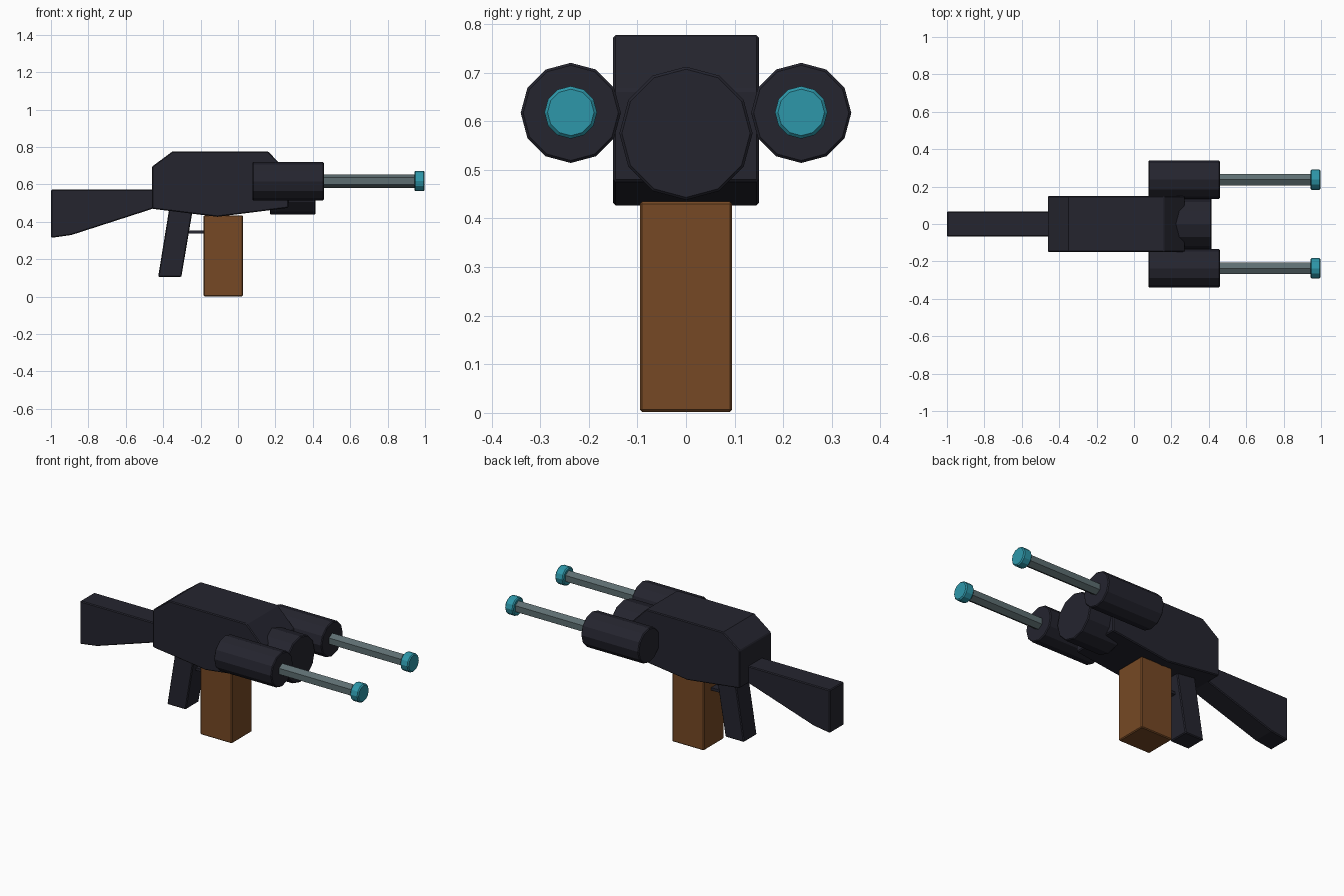
import bpy, bmesh, math
from mathutils import Matrix

if "Cube" in bpy.data.objects:
    bpy.data.objects.remove(bpy.data.objects["Cube"])


def material(name, rgb):
    m = bpy.data.materials.new(name)
    m.diffuse_color = (*rgb, 1)
    m.use_nodes = True
    m.node_tree.nodes["Principled BSDF"].inputs["Base Color"].default_value = m.diffuse_color
    return m


DARK = material("dark gunmetal", (0.018, 0.018, 0.028))
BROWN = material("brown", (0.18, 0.066, 0.018))
STEEL = material("grey steel", (0.11, 0.155, 0.165))
TEAL = material("teal", (0.027, 0.31, 0.40))


def finish(bm, name, mat, bevel):
    bmesh.ops.recalc_face_normals(bm, faces=bm.faces)
    mesh = bpy.data.meshes.new(name)
    bm.to_mesh(mesh)
    bm.free()
    mesh.materials.append(mat)
    obj = bpy.data.objects.new(name, mesh)
    bpy.context.collection.objects.link(obj)
    if bevel:
        mod = obj.modifiers.new("edge_bevel", "BEVEL")
        mod.width = bevel
        mod.segments = 1
        mod.limit_method = "ANGLE"
        mod.angle_limit = math.radians(40)
    return obj


def slab(name, profile, half_width, mat, bevel=0.005):
    """Side profile in x, z extruded symmetrically across y."""
    bm = bmesh.new()
    face = bm.faces.new([bm.verts.new((x, -half_width, z)) for x, z in profile])
    ext = bmesh.ops.extrude_face_region(bm, geom=[face])
    verts = [g for g in ext["geom"] if isinstance(g, bmesh.types.BMVert)]
    bmesh.ops.translate(bm, verts=verts, vec=(0, 2 * half_width, 0))
    return finish(bm, name, mat, bevel)


def tube(name, x0, x1, y, z, radius, sides, mat, bevel=0.005):
    """Solid prism along x with a corner pointing straight up."""
    bm = bmesh.new()
    bmesh.ops.create_cone(bm, cap_ends=True, segments=sides, radius1=radius,
                          radius2=radius, depth=x1 - x0)
    top = max(bm.verts, key=lambda v: v.co.x)
    spin = -math.atan2(top.co.y, top.co.x)
    turn = Matrix.Rotation(-math.pi / 2, 4, "Y") @ Matrix.Rotation(spin, 4, "Z")
    bmesh.ops.transform(bm, verts=bm.verts, matrix=turn)
    bmesh.ops.translate(bm, verts=bm.verts, vec=((x0 + x1) / 2, y, z))
    return finish(bm, name, mat, bevel)


# Main housing
slab("receiver", [(-0.46, 0.47), (-0.11, 0.427), (0.27, 0.475), (0.27, 0.665),
                  (0.16, 0.777), (-0.35, 0.777), (-0.46, 0.695)], 0.15, DARK)
# Shoulder stock
slab("stock", [(-1.0, 0.314), (-0.89, 0.33), (-0.45, 0.472), (-0.45, 0.572),
               (-1.0, 0.572)], 0.067, DARK)
# Rear handle and trigger bar
slab("grip", [(-0.427, 0.105), (-0.303, 0.105), (-0.243, 0.46), (-0.367, 0.475)],
     0.062, DARK)
slab("trigger_bar", [(-0.28, 0.338), (-0.17, 0.338), (-0.17, 0.354),
                     (-0.28, 0.354)], 0.025, DARK, 0)
# Magazine
slab("magazine", [(-0.184, 0.002), (0.026, 0.002), (0.026, 0.435),
                  (-0.184, 0.435)], 0.095, BROWN)
# Blunt central muzzle
tube("center_muzzle", 0.17, 0.415, 0, 0.575, 0.137, 12, DARK)
# Paired side barrels with rods and tips
for side, y in (("right", -0.237), ("left", 0.237)):
    tube(side + "_barrel_housing", 0.077, 0.459, y, 0.617, 0.103, 12, DARK)
    tube(side + "_rod", 0.44, 0.96, y, 0.618, 0.036, 6, STEEL, 0)
    tube(side + "_tip", 0.943, 0.998, y, 0.618, 0.054, 12, TEAL, 0.006)
